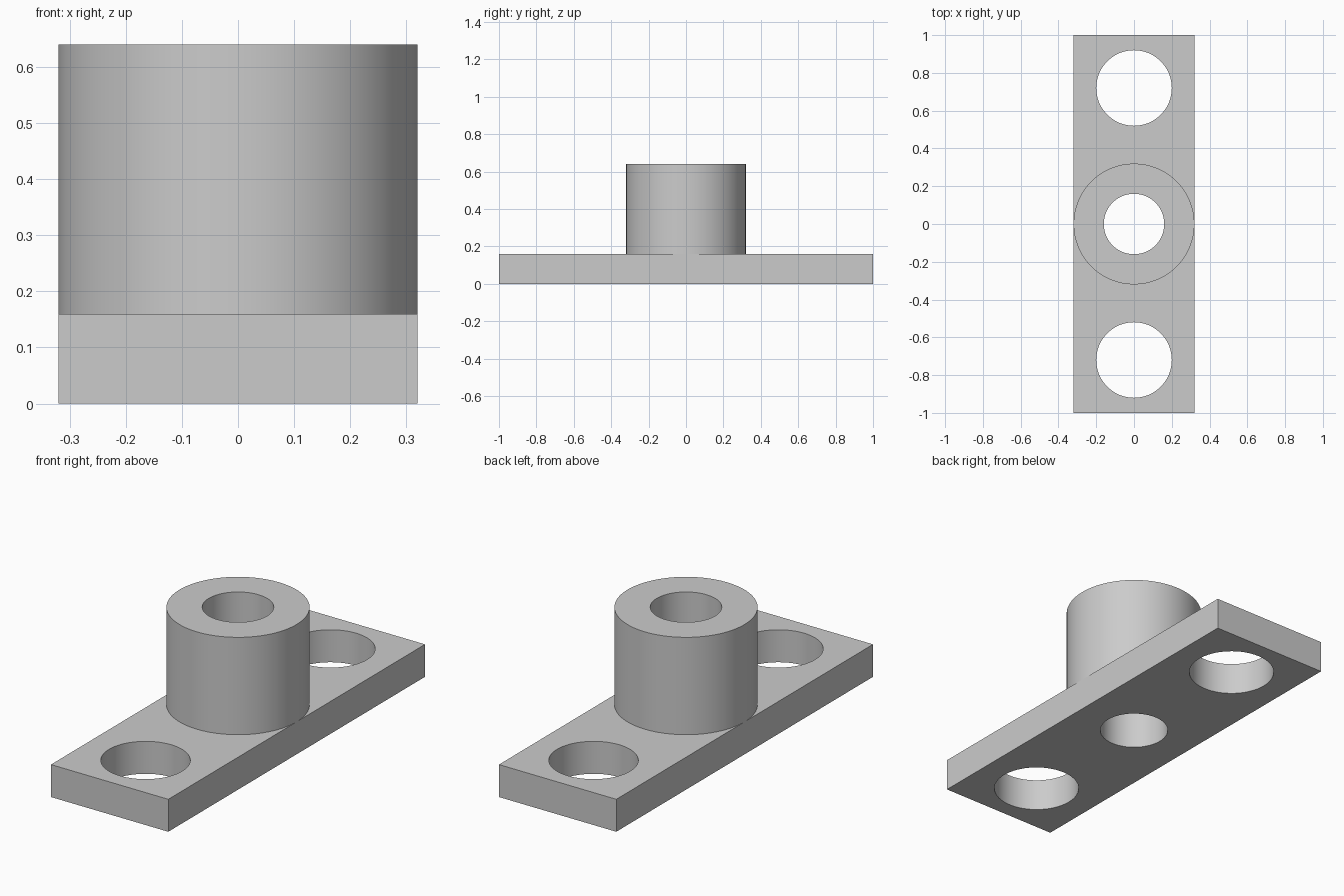
import bpy
import bmesh
import math
from mathutils import Matrix

cube = bpy.data.objects.get("Cube")
if cube:
    bpy.data.objects.remove(cube, do_unlink=True)

HALF_WIDTH, HALF_LENGTH = 0.32, 1.0
PLATE_TOP, BOSS_TOP = 0.16, 0.64
BORE_RADIUS, MOUNT_RADIUS, MOUNT_Y = 0.16, 0.2, 0.72
SEGMENTS = 64

grey = bpy.data.materials.new("light grey")
grey.use_nodes = True
COLOUR = (0.6, 0.6, 0.6, 1)
grey.diffuse_color = COLOUR
grey.node_tree.nodes["Principled BSDF"].inputs["Base Color"].default_value = COLOUR


def add_object(name, bm):
    bmesh.ops.recalc_face_normals(bm, faces=bm.faces)
    mesh = bpy.data.meshes.new(name)
    bm.to_mesh(mesh)
    bm.free()
    mesh.materials.append(grey)
    obj = bpy.data.objects.new(name, mesh)
    bpy.context.collection.objects.link(obj)
    return obj


def activate(obj):
    bpy.ops.object.select_all(action="DESELECT")
    obj.select_set(True)
    bpy.context.view_layer.objects.active = obj


# Flat base plate
bm = bmesh.new()
bmesh.ops.create_cube(bm, size=1, matrix=Matrix.Translation((0, 0, PLATE_TOP / 2))
                      @ Matrix.Diagonal((2 * HALF_WIDTH, 2 * HALF_LENGTH, PLATE_TOP, 1)))
plate = add_object("base_plate", bm)

# Through holes: two mounting holes and the central bore
bm = bmesh.new()
for y, radius in ((-MOUNT_Y, MOUNT_RADIUS), (0, BORE_RADIUS), (MOUNT_Y, MOUNT_RADIUS)):
    bmesh.ops.create_cone(bm, cap_ends=True, segments=SEGMENTS, radius1=radius,
                          radius2=radius, depth=1, matrix=Matrix.Translation((0, y, 0)))
cutter = add_object("hole_cutter", bm)
cutter.hide_render = True
cut = plate.modifiers.new("holes", "BOOLEAN")
cut.operation = "DIFFERENCE"
cut.solver = "EXACT"
cut.object = cutter
activate(plate)
bpy.ops.object.modifier_apply(modifier=cut.name)
bpy.data.objects.remove(cutter, do_unlink=True)

# Hollow boss: outer wall, top ring and bore, spun around z
bm = bmesh.new()
profile = [bm.verts.new(p) for p in (
    (HALF_WIDTH, 0, PLATE_TOP), (HALF_WIDTH, 0, BOSS_TOP),
    (BORE_RADIUS, 0, BOSS_TOP), (BORE_RADIUS, 0, PLATE_TOP))]
edges = [bm.edges.new(pair) for pair in zip(profile, profile[1:])]
bmesh.ops.spin(bm, geom=profile + edges, cent=(0, 0, 0), axis=(0, 0, 1),
               angle=2 * math.pi, steps=SEGMENTS, use_merge=True)
bmesh.ops.remove_doubles(bm, verts=bm.verts, dist=0.0001)
# Make the outer wall face away from the axis
bmesh.ops.recalc_face_normals(bm, faces=bm.faces)
boss = add_object("hollow_boss", bm)

for obj in (plate, boss):
    activate(obj)
    bpy.ops.object.shade_smooth_by_angle(angle=math.radians(30))
